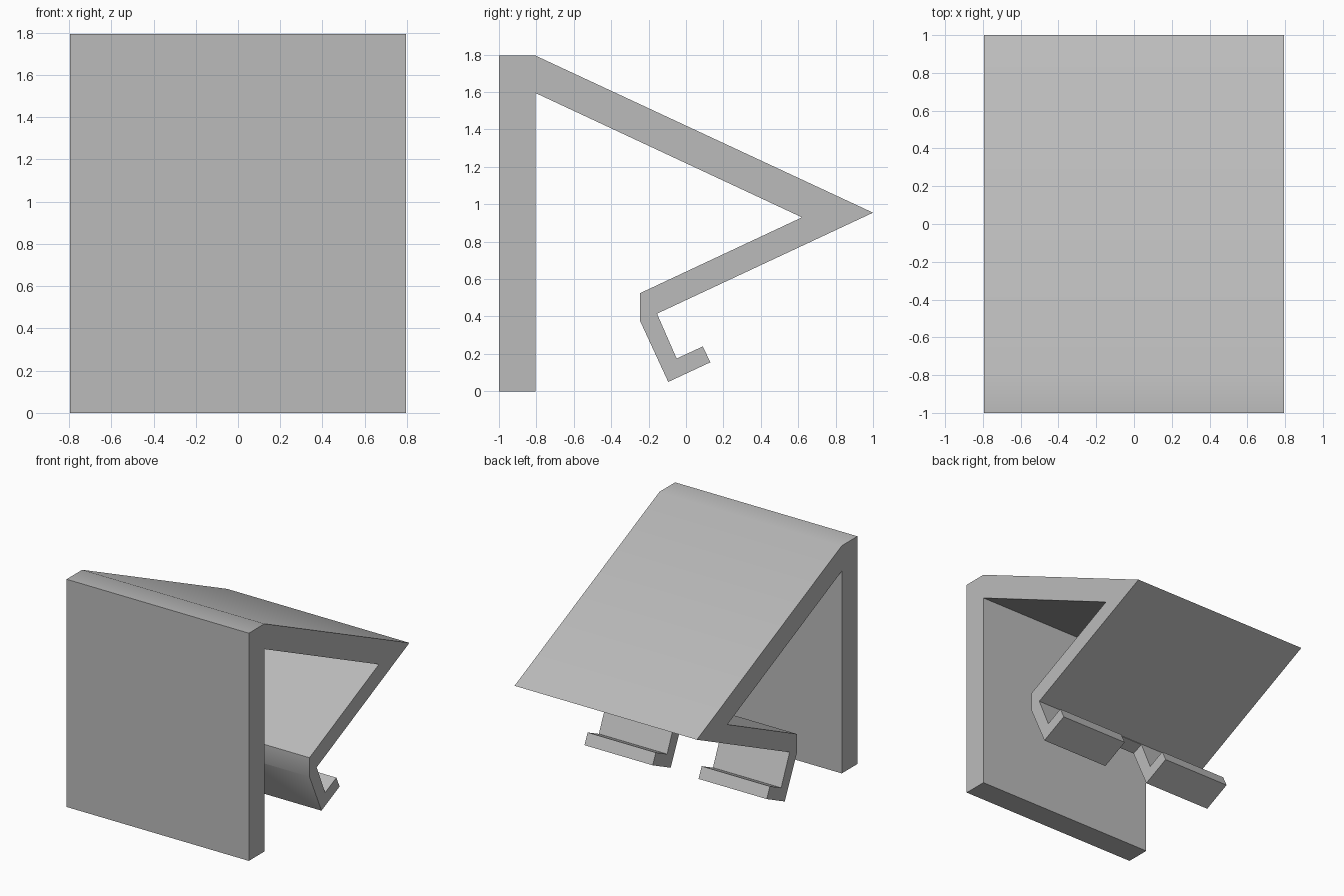
import bpy
import bmesh

cube = bpy.data.objects.get("Cube")
if cube:
    bpy.data.objects.remove(cube, do_unlink=True)

HALF_WIDTH = 0.795
HALF_GAP = 0.2


def extrude_profile(name, points, half):
    """Extrude a (y, z) outline along x, centred on x = 0."""
    bm = bmesh.new()
    face = bm.faces.new([bm.verts.new((-half, y, z)) for y, z in points])
    moved = bmesh.ops.extrude_face_region(bm, geom=[face])["geom"]
    verts = [v for v in moved if isinstance(v, bmesh.types.BMVert)]
    bmesh.ops.translate(bm, verts=verts, vec=(2 * half, 0, 0))
    bmesh.ops.recalc_face_normals(bm, faces=bm.faces)
    mesh = bpy.data.meshes.new(name)
    bm.to_mesh(mesh)
    bm.free()
    obj = bpy.data.objects.new(name, mesh)
    bpy.context.collection.objects.link(obj)
    return obj


# Folded strip: front plate, sloping top, return arm and hook
front_plate = [(-1, 1.795), (-1, 0), (-0.805, 0), (-0.805, 1.595)]
inner_arm = [(0.62, 0.93), (-0.245, 0.525), (-0.245, 0.375)]
hook = [(-0.095, 0.05), (0.13, 0.155), (0.09, 0.24), (-0.05, 0.175), (-0.155, 0.415)]
outer_slope = [(1, 0.955), (-0.805, 1.795)]
bracket = extrude_profile("folded_clip_bracket",
                          front_plate + inner_arm + hook + outer_slope, HALF_WIDTH)

# Gap that splits the hook into two tabs
cutter = extrude_profile("hook_gap_cutter",
                         [(-0.4, 0.31), (-0.4, -0.1), (0.3, -0.1),
                          (0.3, 0.41), (-0.15, 0.41)], HALF_GAP)
cutter.hide_render = True
cut = bracket.modifiers.new("hook_gap", "BOOLEAN")
cut.operation = "DIFFERENCE"
cut.solver = "EXACT"
cut.object = cutter

bpy.ops.object.select_all(action="DESELECT")
bracket.select_set(True)
bpy.context.view_layer.objects.active = bracket
bpy.ops.object.modifier_apply(modifier=cut.name)
bpy.data.objects.remove(cutter, do_unlink=True)

# Plain grey finish
grey = bpy.data.materials.new("plain_grey")
grey.use_nodes = True
colour = (0.5, 0.5, 0.5, 1)
grey.diffuse_color = colour
grey.node_tree.nodes["Principled BSDF"].inputs["Base Color"].default_value = colour
bracket.data.materials.clear()
bracket.data.materials.append(grey)

bpy.ops.object.shade_smooth_by_angle()
